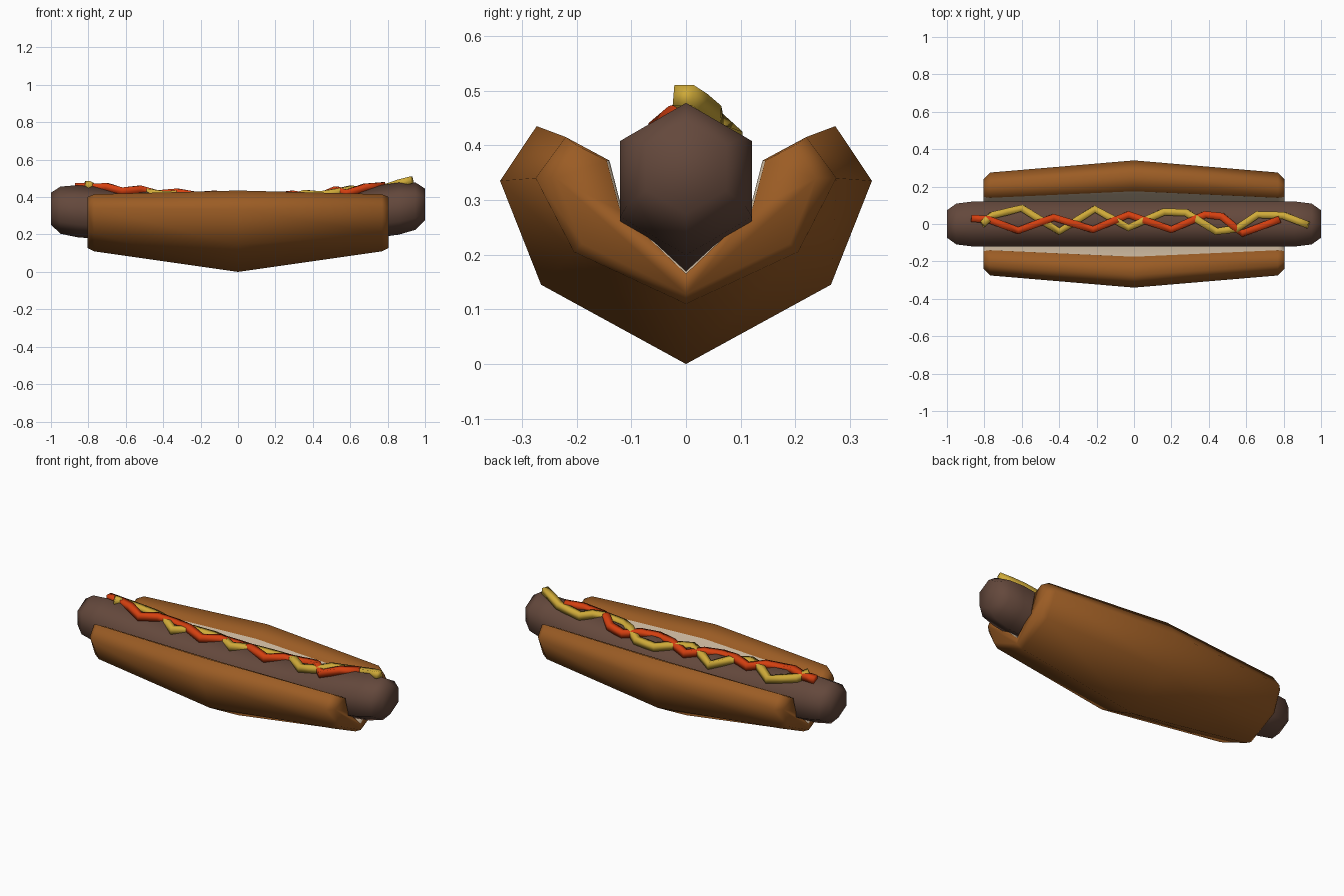
import bpy, bmesh, math
from mathutils import Vector

if "Cube" in bpy.data.objects:
    bpy.data.objects.remove(bpy.data.objects["Cube"])


def material(name, rgb):
    m = bpy.data.materials.new(name)
    m.diffuse_color = (*rgb, 1)
    m.use_nodes = True
    m.node_tree.nodes["Principled BSDF"].inputs["Base Color"].default_value = m.diffuse_color
    return m


CRUST = material("bun_crust", (0.33, 0.108, 0.018))
CRUMB = material("bun_crumb", (0.58, 0.46, 0.33))
MEAT = material("sausage_brown", (0.127, 0.065, 0.045))
RED = material("ketchup_red", (0.66, 0.05, 0.005))
YELLOW = material("mustard_yellow", (0.62, 0.40, 0.04))


def loft(name, rings, mats, mat_rule=None):
    """Skin closed rings of equal length, cap both ends, smooth shade."""
    bm = bmesh.new()
    vs = [[bm.verts.new(p) for p in r] for r in rings]
    n = len(rings[0])
    for a, b in zip(vs, vs[1:]):
        for i in range(n):
            j = (i + 1) % n
            f = bm.faces.new((a[i], a[j], b[j], b[i]))
            if mat_rule:
                f.material_index = mat_rule(i)
    caps = [bm.faces.new(vs[0]), bm.faces.new(vs[-1])]
    bmesh.ops.recalc_face_normals(bm, faces=bm.faces)
    bmesh.ops.triangulate(bm, faces=caps, ngon_method='EAR_CLIP')
    for f in bm.faces:
        f.smooth = True
    me = bpy.data.meshes.new(name)
    bm.to_mesh(me)
    bm.free()
    for m in mats:
        me.materials.append(m)
    ob = bpy.data.objects.new(name, me)
    bpy.context.collection.objects.link(ob)
    return ob


# Bun: half profiles (y, z), outer bottom -> outer side -> lip -> inner bottom
mid = [(0, 0), (.265, .145), (.34, .335), (.273, .435), (.175, .385), (.13, .28), (0, .165)]
end = [(0, .11), (.205, .205), (.275, .34), (.22, .415), (.14, .372), (.115, .275), (0, .17)]
cap = [(0, .128), (.19, .22), (.238, .34), (.2, .4), (.145, .372), (.12, .28), (0, .165)]


def bun_ring(x, half):
    full = half + [(-y, z) for y, z in half[-2:0:-1]]
    return [(x, y, z) for y, z in full]


loft("bun", [bun_ring(-.805, cap), bun_ring(-.77, end), bun_ring(0, mid),
             bun_ring(.77, end), bun_ring(.805, cap)],
     [CRUST, CRUMB], lambda i: 1 if 4 <= i <= 7 else 0)

# Sausage: hexagonal rings along a sagging centre line (x, z)
SAG = [(-1, .338), (-.93, .327), (-.8, .322), (-.6, .302), (-.33, .282), (0, .27),
       (.33, .275), (.6, .302), (.8, .33), (.93, .348), (1, .36)]


def centre_z(x):
    for (x0, z0), (x1, z1) in zip(SAG, SAG[1:]):
        if x <= x1:
            return z0 + (z1 - z0) * (x - x0) / (x1 - x0)
    return SAG[-1][1]


def hexagon(x, r):
    return [(x, r * math.sin(math.pi * k / 3), centre_z(x) + r * math.cos(math.pi * k / 3))
            for k in range(6)]


stations = [(-1, .085), (-.95, .126), (-.86, .139), (-.6, .139), (-.33, .139), (0, .139),
            (.33, .139), (.6, .139), (.86, .139), (.95, .126), (1, .085)]
loft("sausage", [hexagon(x, r) for x, r in stations], [MEAT])


# Sauces: square tubes following zigzag paths over the sausage top
def sauce(name, path, mat, r=.027):
    pts = []
    for (x0, y0), (x1, y1) in zip(path, path[1:]):
        pts += [(x0, y0), ((x0 + x1) / 2, (y0 + y1) / 2)]
    pts.append(path[-1])
    pts = [Vector((x, y, centre_z(x) + .146 - .5 * abs(y))) for x, y in pts]
    rings = []
    for i, p in enumerate(pts):
        t = (pts[min(i + 1, len(pts) - 1)] - pts[max(i - 1, 0)]).normalized()
        side = Vector((0, 0, 1)).cross(t).normalized()
        up = t.cross(side)
        rings.append([p + r * (math.cos(a) * side + math.sin(a) * up)
                      for a in (math.pi / 4 + math.pi / 2 * k for k in range(4))])
    loft(name, rings, [mat])


sauce("ketchup", [(-.87, .03), (-.78, .025), (-.62, -.035), (-.43, .035), (-.22, -.03), (-.03, .05),
                  (.2, -.03), (.38, .05), (.47, .04), (.58, -.05), (.78, .025)], RED)
sauce("mustard", [(-.81, .0), (-.76, .045), (-.6, .085), (-.4, -.04), (-.21, .08), (-.03, -.02),
                  (.16, .065), (.28, .06), (.44, -.04), (.55, -.025), (.66, .05), (.8, .045),
                  (.93, -.005)], YELLOW)
